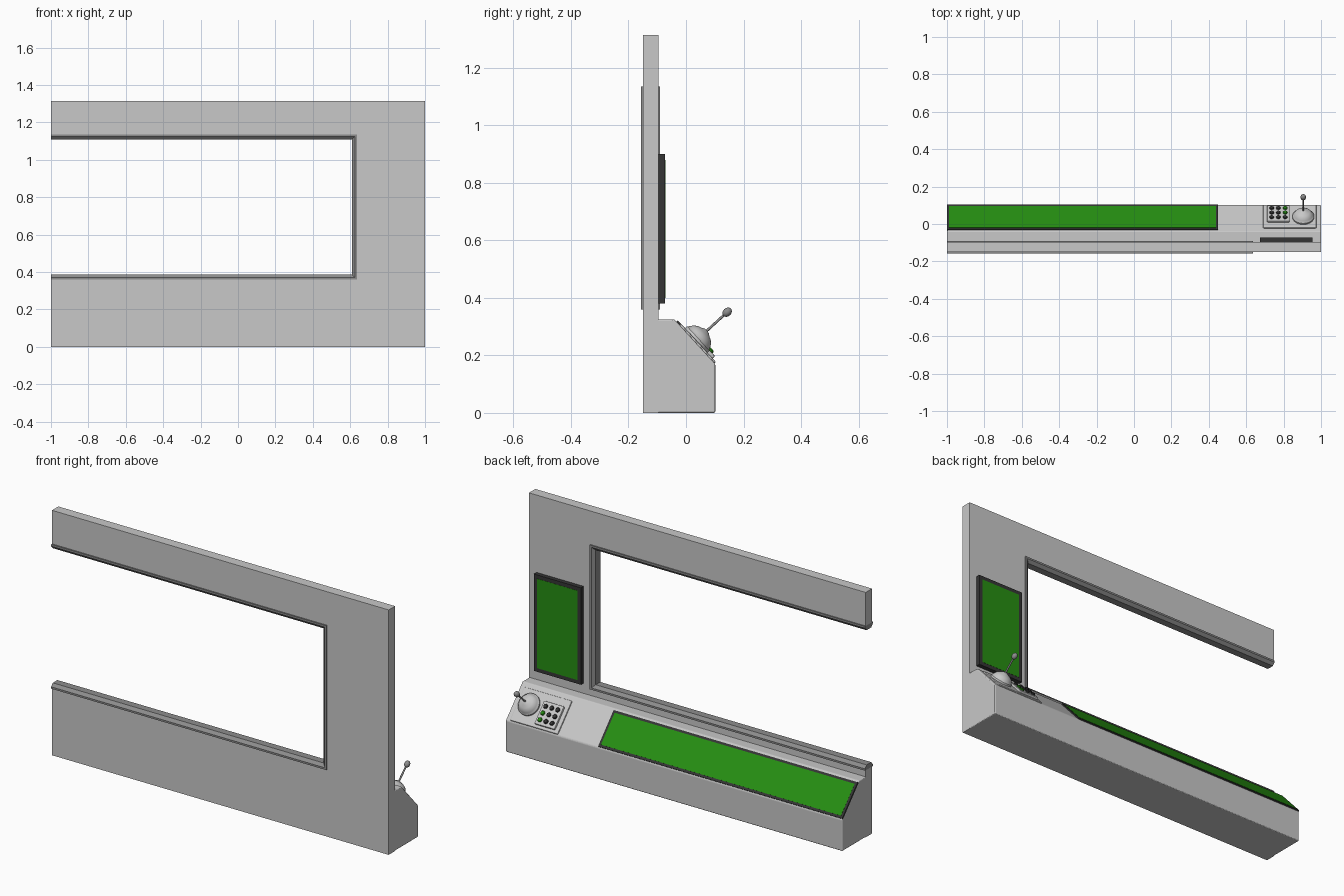
import bpy, bmesh, math
from mathutils import Matrix, Vector

if "Cube" in bpy.data.objects:
    bpy.data.objects.remove(bpy.data.objects["Cube"])


def material(name, r, g, b):
    m = bpy.data.materials.new(name)
    m.diffuse_color = (r, g, b, 1)
    m.use_nodes = True
    m.node_tree.nodes["Principled BSDF"].inputs["Base Color"].default_value = m.diffuse_color
    return m


GREY = material("light grey panel", 0.58, 0.58, 0.58)
TRIM = material("mid grey trim", 0.27, 0.27, 0.27)
DARK = material("dark frame", 0.035, 0.035, 0.035)
GREEN = material("screen green", 0.019, 0.27, 0.006)

# Local frame of the sloping desk: x along, y down the slope, z out of it
TOP, LOW = Vector((0, -0.04, 0.325)), Vector((0, 0.102, 0.17))
down = (LOW - TOP).normalized()
right = Vector((1, 0, 0))
SLOPE = Matrix.Translation(TOP) @ Matrix((right, down, right.cross(down))).transposed().to_4x4()
WORLD = Matrix.Identity(4)
# Rear wall face: x along, y up, z towards +y
WALL = Matrix(((1, 0, 0, 0), (0, 0, 1, 0), (0, 1, 0, 0), (0, 0, 0, 1)))


def finish(name, bm, mat, frame=WORLD, smooth=False):
    bm.transform(frame)
    bmesh.ops.recalc_face_normals(bm, faces=bm.faces)
    me = bpy.data.meshes.new(name)
    bm.to_mesh(me)
    bm.free()
    me.materials.append(mat)
    ob = bpy.data.objects.new(name, me)
    bpy.context.collection.objects.link(ob)
    if smooth:
        bpy.context.view_layer.objects.active = ob
        ob.select_set(True)
        bpy.ops.object.shade_smooth_by_angle(angle=math.radians(35))
        ob.select_set(False)
    return ob


def bevel(ob, width, segments):
    mod = ob.modifiers.new("bevel", 'BEVEL')
    mod.width, mod.segments = width, segments


def box(name, x, y, z, mat, frame=WORLD):
    bm = bmesh.new()
    bmesh.ops.create_cube(bm, size=1)
    for v in bm.verts:
        v.co = [lo + (c + 0.5) * (hi - lo) for c, (lo, hi) in zip(v.co, (x, y, z))]
    return finish(name, bm, mat, frame)


def sweep(name, rings, mat):
    """Skin a list of equal closed rings and cap both ends."""
    bm = bmesh.new()
    rs = [[bm.verts.new(p) for p in r] for r in rings]
    n = len(rs[0])
    for a, b in zip(rs, rs[1:]):
        for i in range(n):
            bm.faces.new((a[i], a[(i + 1) % n], b[(i + 1) % n], b[i]))
    bm.faces.new(rs[0])
    bm.faces.new(rs[-1])
    return finish(name, bm, mat)


def lathe(name, profile, at, mat, steps=32):
    """Turn an (r, h) profile about the normal of the slope."""
    bm = bmesh.new()
    vs = [bm.verts.new((r, 0, h)) for r, h in profile]
    es = [bm.edges.new(p) for p in zip(vs, vs[1:])]
    bmesh.ops.spin(bm, geom=vs + es, cent=(0, 0, 0), axis=(0, 0, 1),
                   angle=math.tau, steps=steps)
    bmesh.ops.remove_doubles(bm, verts=bm.verts, dist=1e-5)
    return finish(name, bm, mat, SLOPE @ Matrix.Translation((*at, 0)), True)


def screen(name, x, y, z, border, frame):
    box(name + "_frame", x, y, z, DARK, frame)
    box(name + "_glass", (x[0] + border, x[1] - border), (y[0] + border, y[1] - border),
        (z[1] - 0.002, z[1] + 0.001), GREEN, frame)


# Wall: C-shaped outline, window open on the left
outline = [(-1, 0), (1, 0), (1, 1.315), (-1, 1.315), (-1, 1.135),
           (0.635, 1.135), (0.635, 0.36), (-1, 0.36)]
sweep("wall", [[(x, y, z) for x, z in outline] for y in (-0.15, -0.096)], GREY)

# Window trim: chamfered profile mitred round the opening
section = [(0, -0.157), (0.01, -0.157), (0.026, -0.143),
           (0.026, -0.104), (0.01, -0.09), (0, -0.09)]
corners = [(-1, 0, 1.135, -1), (0.635, -1, 1.135, -1), (0.635, -1, 0.36, 1), (-1, 0, 0.36, 1)]
sweep("window_trim", [[(x + sx * d, y, z + sz * d) for d, y in section]
                      for x, sx, z, sz in corners], TRIM)

# Desk console with a sloping top and finely rounded edges
side = [(-0.13, 0), (0.102, 0), (0.102, 0.17), (-0.04, 0.325), (-0.13, 0.325)]
desk = sweep("console_desk", [[(x, y, z) for y, z in side] for x in (-1, 1)], GREY)
bevel(desk, 0.006, 5)

# Screens
screen("desk_screen", (-1, 0.45), (0.01, 0.206), (-0.004, 0.006), 0.012, SLOPE)
screen("wall_screen", (0.675, 0.955), (0.38, 0.9), (-0.097, -0.073), 0.02, WALL)

# Control plate and keypad
bevel(box("control_plate", (0.69, 0.975), (0.025, 0.206), (-0.004, 0.007), GREY, SLOPE), 0.005, 2)
bevel(box("keypad_base", (0.712, 0.832), (0.065, 0.19), (0.0, 0.018), GREY, SLOPE), 0.005, 2)
for i in range(3):
    for j in range(3):
        lit = i == 2 and j > 0
        lathe(f"key_{i}_{j}", [(0.012, 0.015), (0.012, 0.022), (0.009, 0.026), (0, 0.027)],
              (0.736 + 0.036 * i, 0.092 + 0.036 * j), GREEN if lit else DARK, 16)

# Joystick: stepped dome, stick and knob
stick_at = (0.905, 0.105)
lathe("joystick_base", [(0.058, 0), (0.058, 0.016), (0.053, 0.021), (0.05, 0.027), (0.043, 0.037),
                        (0.032, 0.045), (0.02, 0.05), (0.01, 0.056), (0, 0.057)], stick_at, GREY)
lathe("joystick_stick", [(0.0045, 0.05), (0.0045, 0.145)], stick_at, TRIM, 12)
knob = [(0.0145 * math.sin(math.pi * k / 10), 0.152 - 0.018 * math.cos(math.pi * k / 10))
        for k in range(11)]
lathe("joystick_knob", knob, stick_at, TRIM, 20)
